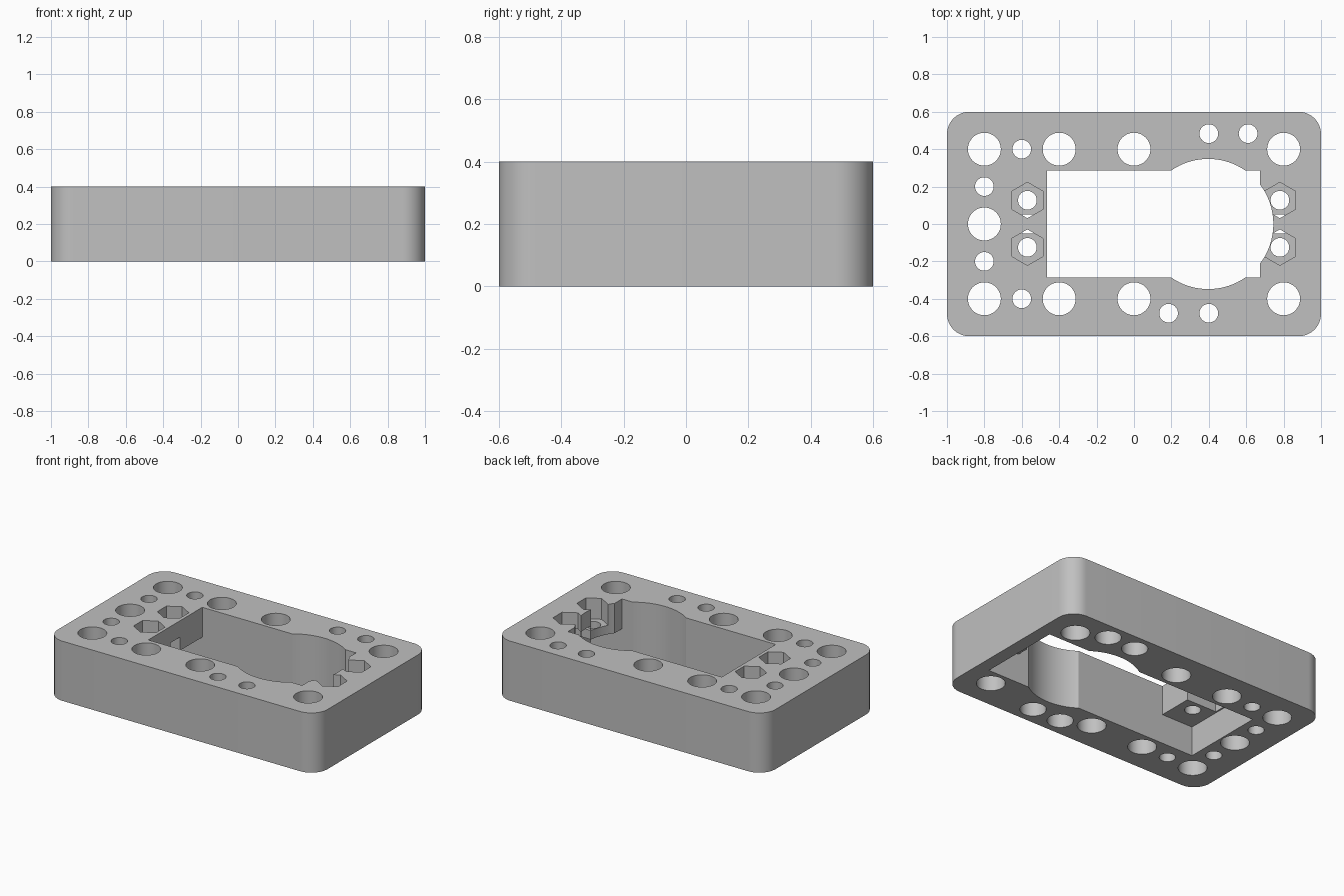
import bpy, bmesh, math

if "Cube" in bpy.data.objects:
    bpy.data.objects.remove(bpy.data.objects["Cube"], do_unlink=True)

TOP = 0.4      # plate height
LEDGE = 0.2    # underside of the mounting ledges
OVER = 0.1     # how far cutters pass the surface


def prism(name, outline, z0, z1):
    """Extrude a closed outline from z0 to z1."""
    bm = bmesh.new()
    base = bm.faces.new([bm.verts.new((x, y, z0)) for x, y in outline])
    out = bmesh.ops.extrude_face_region(bm, geom=[base])
    moved = [g for g in out["geom"] if isinstance(g, bmesh.types.BMVert)]
    bmesh.ops.translate(bm, vec=(0, 0, z1 - z0), verts=moved)
    bmesh.ops.recalc_face_normals(bm, faces=bm.faces)
    mesh = bpy.data.meshes.new(name)
    bm.to_mesh(mesh)
    bm.free()
    obj = bpy.data.objects.new(name, mesh)
    bpy.context.collection.objects.link(obj)
    return obj


def ring(x, y, r, n, turn=0.0):
    return [(x + r * math.cos(turn + math.tau * i / n),
             y + r * math.sin(turn + math.tau * i / n)) for i in range(n)]


def box(x0, x1, half):
    return [(x0, -half), (x1, -half), (x1, half), (x0, half)]


def rounded_box(hx, hy, r, steps=12):
    pts = []
    for k, (sx, sy) in enumerate([(1, 1), (-1, 1), (-1, -1), (1, -1)]):
        for i in range(steps + 1):
            a = math.pi / 2 * (k + i / steps)
            pts.append((sx * (hx - r) + r * math.cos(a), sy * (hy - r) + r * math.sin(a)))
    return pts


# Plate body
plate = prism("mounting_plate", rounded_box(1.0, 0.6, 0.12), 0, TOP)
bpy.context.view_layer.objects.active = plate
plate.select_set(True)


def cut(outline, z0=-OVER, z1=TOP + OVER):
    cutter = prism("cutter", outline, z0, z1)
    cutter.hide_render = True
    mod = plate.modifiers.new("cut", "BOOLEAN")
    mod.operation = "DIFFERENCE"
    mod.solver = "EXACT"
    mod.object = cutter
    bpy.ops.object.modifier_apply(modifier=mod.name)
    bpy.data.objects.remove(cutter, do_unlink=True)


# Central opening, round bay, and wider recess below the ledges
cut(box(-0.465, 0.675, 0.286))
cut(ring(0.397, 0, 0.348, 96))
cut(box(-0.70, 0.91, 0.286), -OVER, LEDGE)

# Cable slot in the underside of both ledges
cut(box(-0.69, 0.90, 0.05), OVER, 0.29)

# Large through holes
for x in (-0.8, -0.4, 0, 0.8):
    for y in (-0.4, 0.4):
        cut(ring(x, y, 0.088, 48))
cut(ring(-0.8, 0, 0.088, 48))

# Small through holes
for s in (-1, 1):
    cut(ring(-0.6, s * 0.4, 0.05, 32))
    cut(ring(-0.8, s * 0.2, 0.05, 32))

# Small holes counterbored from below
for x, y in ((0.4, 0.483), (0.61, 0.483), (0.185, -0.477), (0.4, -0.477)):
    cut(ring(x, y, 0.05, 32))
    cut(ring(x, y, 0.08, 40), -OVER, LEDGE)

# Nut pockets with screw holes
for x in (-0.57, 0.78):
    for y in (-0.125, 0.127):
        cut(ring(x, y, 0.05, 32))
        cut(ring(x, y, 0.096, 6, math.pi / 2), 0.26)

# Material and shading
grey = bpy.data.materials.new("plain_grey")
grey.use_nodes = True
colour = (0.53, 0.53, 0.53, 1)
grey.diffuse_color = colour
grey.node_tree.nodes["Principled BSDF"].inputs["Base Color"].default_value = colour
plate.data.materials.clear()
plate.data.materials.append(grey)
bpy.ops.object.shade_smooth_by_angle(angle=math.radians(30))
